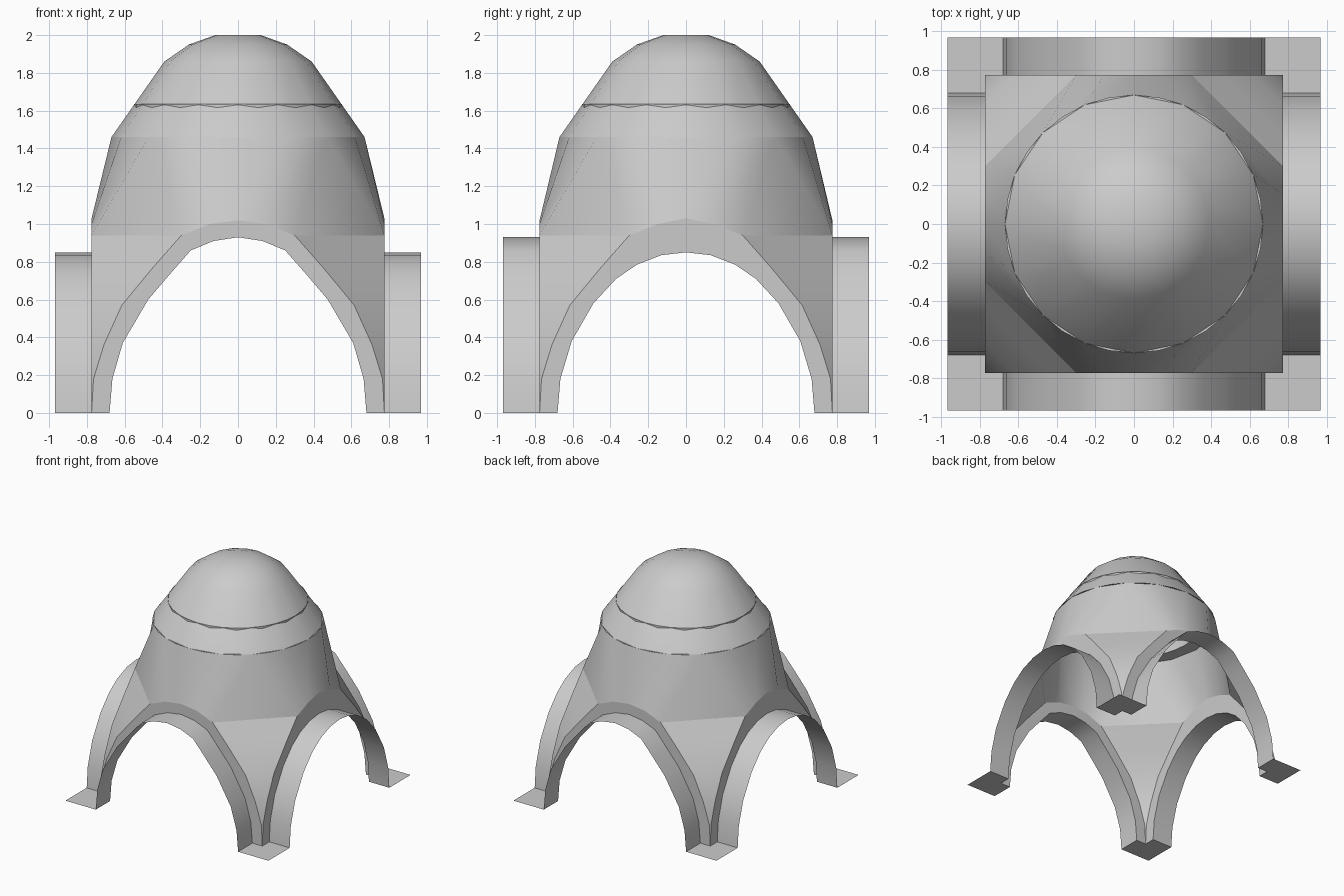
import bpy, bmesh, math
from mathutils import Matrix, Vector

if "Cube" in bpy.data.objects:
    bpy.data.objects.remove(bpy.data.objects["Cube"])

W, E, F = 0.775, 0.97, 0.68      # wall plane, outer end of vaults, foot inner edge


def make(name, strips, faces=(), angle=30):
    """Build an object from ruled strips (pairs of point rows) and single faces."""
    bm = bmesh.new()

    def face(pts):
        vs = []
        for p in pts:
            if not any((Vector(p) - Vector(q)).length < 1e-5 for q in vs):
                vs.append(p)
        if len(vs) > 2:
            bm.faces.new([bm.verts.new(p) for p in vs])

    for a, b in strips:
        for i in range(len(a) - 1):
            face((a[i], a[i + 1], b[i + 1], b[i]))
    for f in faces:
        face(f)
    bmesh.ops.remove_doubles(bm, verts=bm.verts, dist=1e-4)
    bmesh.ops.recalc_face_normals(bm, faces=bm.faces)
    me = bpy.data.meshes.new(name)
    bm.to_mesh(me)
    bm.free()
    ob = bpy.data.objects.new(name, me)
    bpy.context.collection.objects.link(ob)
    bpy.ops.object.select_all(action='DESELECT')
    ob.select_set(True)
    bpy.context.view_layer.objects.active = ob
    bpy.ops.object.shade_smooth_by_angle(angle=math.radians(angle))
    return ob


def full(half):
    """Mirror a half arch (foot to crown) into a whole one."""
    return [(-x, z) for x, z in half] + [(x, z) for x, z in half[-2::-1]]


def turned(pts, k):
    m = Matrix.Rotation(k * math.pi / 2, 3, 'Z')
    return [tuple(m @ Vector(p)) for p in pts]


# arch profiles, foot to crown
outer = [(W, 0), (.765, .18), (.71, .36), (.615, .57), (.45, .77), (.3, .94), (.15, 1.0)]
inner_front = [(F, 0), (.665, .18), (.61, .37), (.475, .6), (.36, .735), (.25, .86), (.13, .91), (0, .93)]
inner_side = [(F, 0), (.665, .18), (.605, .38), (.49, .58), (.37, .71), (.26, .785), (.13, .835), (0, .85)]

shell_base = []
for k, side in enumerate(("front", "right", "back", "left")):
    inner = full(inner_side if k % 2 else inner_front)
    rim = full(outer + [(0, 1.03 if k % 2 else 1.02)])
    row = lambda prof, y: turned([(x, y, z) for x, z in prof], k)
    # projecting vault and the flat arch band behind it
    make(side + "_arch_vault", [(row(inner, -E), row(inner, -W))])
    make(side + "_arch_band", [(row(inner, -W), row(rim, -W))])
    # pendentive between this arch and the next
    a = turned([(x, -W, z) for x, z in outer[:6]], k)
    b = turned([(W, -x, z) for x, z in outer[:6]], k)
    make(side + "_pendentive", [(a, b)])
    # notched foot plate
    make(side + "_foot_plate", [], [turned([(F, -E, 0), (E, -E, 0), (W, -W, 0), (F, -W, 0)], k),
                                    turned([(E, -E, 0), (E, -F, 0), (W, -F, 0), (W, -W, 0)], k)])
    shell_base += row(rim[5:10], -W)


def ring(r, z, n=16):
    return [(r * math.cos(t), r * math.sin(t), z)
            for t in (-3 * math.pi / 4 + 2 * math.pi * i / n for i in range(n + 1))]


# transition shell: square base with cut corners up to a circle
circle = ring(.67, 1.46)
shell_top = []
for k in range(4):
    shell_top += circle[4 * k:4 * k + 5]
shell_base.append(shell_base[0])
shell_top.append(shell_top[0])
make("drum_shell", [(shell_base, shell_top)], angle=35)

# dome cap
prof = [(.67, 1.46), (.39, 1.86), (.26, 1.95), (.12, 2.0)]
rings = [ring(r, z) for r, z in prof]
make("dome", list(zip(rings, rings[1:])), [rings[-1][:-1]], angle=35)

# inner ledge and collar under the dome
make("inner_ledge", [(ring(.67, 1.46, 32), ring(.55, 1.46, 32))])
make("inner_collar", [(ring(.55, 1.46, 32), ring(.55, 1.635, 32))])
